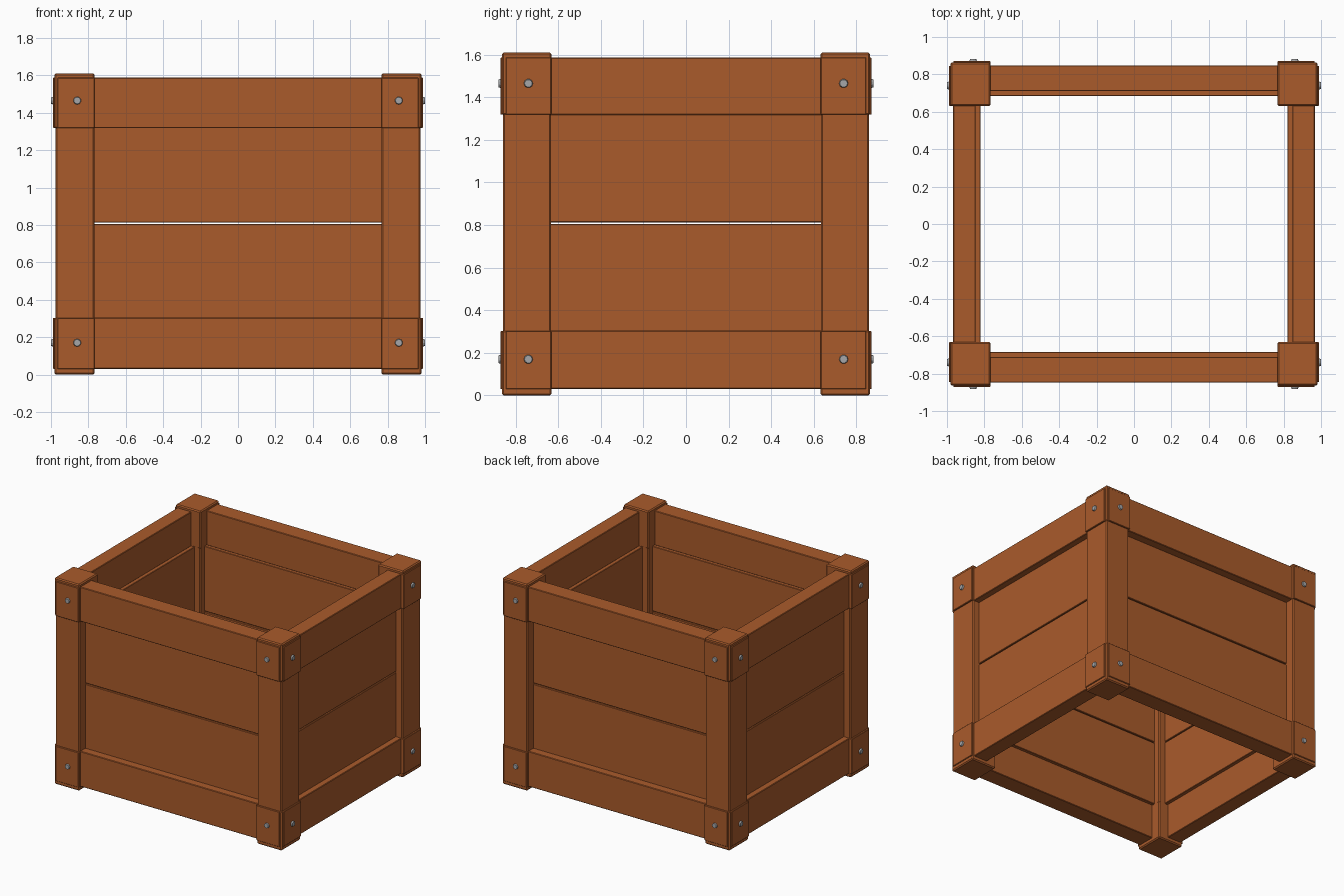
import bpy, bmesh, math
from mathutils import Matrix

if "Cube" in bpy.data.objects:
    bpy.data.objects.remove(bpy.data.objects["Cube"])


def material(name, rgb):
    m = bpy.data.materials.new(name)
    m.diffuse_color = (*rgb, 1)
    m.use_nodes = True
    m.node_tree.nodes["Principled BSDF"].inputs["Base Color"].default_value = m.diffuse_color
    return m


WOOD = material("warm brown wood", (0.40, 0.104, 0.024))
STEEL = material("grey steel", (0.38, 0.39, 0.40))


def finish(name, bm, mat):
    mesh = bpy.data.meshes.new(name)
    bm.to_mesh(mesh)
    bm.free()
    mesh.materials.append(mat)
    obj = bpy.data.objects.new(name, mesh)
    bpy.context.collection.objects.link(obj)
    return obj


def block(name, x, y, z, bevel=0.004):
    """Box from (min, max) ranges with slightly worn edges."""
    bm = bmesh.new()
    size = [b - a for a, b in (x, y, z)]
    mid = [(a + b) / 2 for a, b in (x, y, z)]
    bmesh.ops.create_cube(bm, size=1, matrix=Matrix.Translation(mid) @ Matrix.Diagonal((*size, 1)))
    bmesh.ops.bevel(bm, geom=bm.edges[:], offset=bevel, segments=1, affect='EDGES')
    return finish(name, bm, WOOD)


def span(sign, a, b):
    return tuple(sorted((sign * a, sign * b)))


def bolt(name, pos, axis, sign):
    """Low domed bolt head facing outward along an axis."""
    bm = bmesh.new()
    turn = Matrix.Rotation(sign * math.pi / 2, 4, 'Y') if axis == 'X' \
        else Matrix.Rotation(-sign * math.pi / 2, 4, 'X')
    bmesh.ops.create_cone(bm, cap_ends=True, segments=10, radius1=0.025, radius2=0.018,
                          depth=0.024, matrix=Matrix.Translation(pos) @ turn)
    finish(name, bm, STEEL)


LEVELS = {"lower": (0.03, 0.305), "upper": (1.318, 1.587)}
BOARDS = {"lower": (0.30, 0.805), "upper": (0.813, 1.32)}
BOLT_Z = {"lower": 0.17, "upper": 1.465}

# Four walls: thick rails at top and bottom, recessed boards between
for s, side in ((-1, "front"), (1, "back")):
    for k in LEVELS:
        block(f"{side}_{k}_rail", (-0.80, 0.80), span(s, 0.71, 0.848), LEVELS[k])
        block(f"{side}_{k}_board", (-0.80, 0.80), span(s, 0.685, 0.785), BOARDS[k], 0.003)
for s, side in ((-1, "left"), (1, "right")):
    for k in LEVELS:
        block(f"{side}_{k}_rail", span(s, 0.847, 0.967), (-0.67, 0.67), LEVELS[k])
        block(f"{side}_{k}_board", span(s, 0.82, 0.92), (-0.67, 0.67), BOARDS[k], 0.003)

# Four corners: post, thicker end blocks, outer plates and bolts
for sx in (-1, 1):
    for sy in (-1, 1):
        tag = ("left" if sx < 0 else "right") + ("_front" if sy < 0 else "_back")
        block(f"{tag}_post", span(sx, 0.768, 0.976), span(sy, 0.633, 0.859), (0.1, 1.5), 0.008)
        for k, z in (("lower", (0.0, 0.305)), ("upper", (1.316, 1.61))):
            block(f"{tag}_{k}_end_block", span(sx, 0.766, 0.982), span(sy, 0.631, 0.864), z, 0.008)
            pz = (0.03, 0.303) if k == "lower" else (1.318, 1.587)
            block(f"{tag}_{k}_plate_y", span(sx, 0.767, 0.966), span(sy, 0.84, 0.871), pz, 0.003)
            block(f"{tag}_{k}_plate_x", span(sx, 0.96, 0.989), span(sy, 0.632, 0.846), pz, 0.003)
            bolt(f"{tag}_{k}_bolt_y", (sx * 0.86, sy * 0.869, BOLT_Z[k]), 'Y', sy)
            bolt(f"{tag}_{k}_bolt_x", (sx * 0.988, sy * 0.74, BOLT_Z[k]), 'X', sx)
